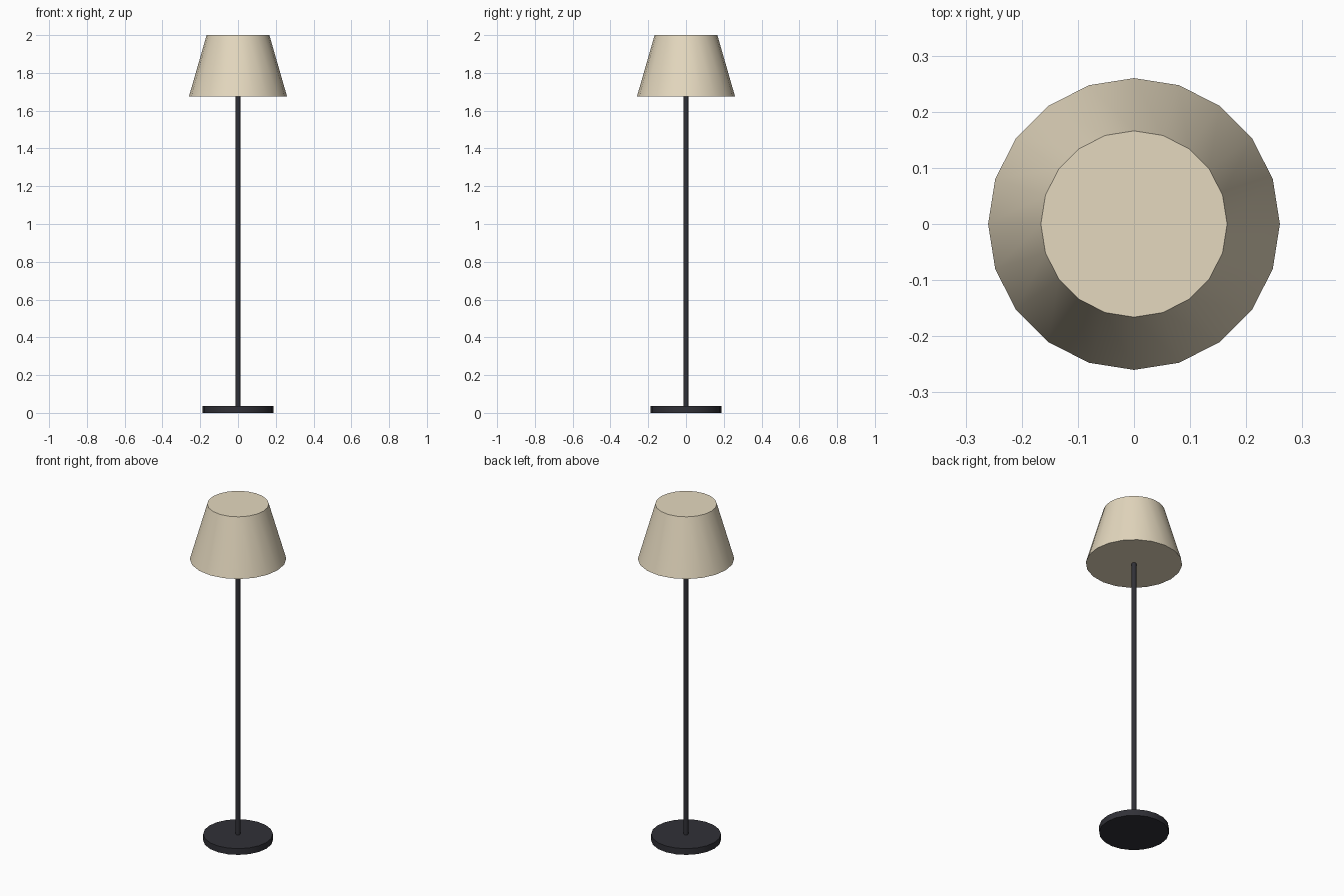
import bpy, math

if "Cube" in bpy.data.objects:
    bpy.data.objects.remove(bpy.data.objects["Cube"])


def material(name, color):
    m = bpy.data.materials.new(name)
    m.diffuse_color = color
    m.use_nodes = True
    m.node_tree.nodes["Principled BSDF"].inputs["Base Color"].default_value = m.diffuse_color
    return m


def tapered(name, r_bottom, r_top, z0, z1, sides, mat):
    bpy.ops.mesh.primitive_cone_add(vertices=sides, radius1=r_bottom, radius2=r_top,
                                    depth=z1 - z0, location=(0, 0, (z0 + z1) / 2))
    ob = bpy.context.object
    ob.name = name
    ob.data.materials.append(mat)
    bpy.ops.object.shade_smooth_by_angle(angle=math.radians(40))
    return ob


metal = material("dark_metal", (0.03, 0.03, 0.038, 1))
fabric = material("cream_fabric", (0.78, 0.69, 0.52, 1))

# Round foot
tapered("base", 0.188, 0.188, 0.0, 0.037, 20, metal)
# Slim upright, running up to the underside of the shade
tapered("pole", 0.013, 0.013, 0.037, 1.68, 12, metal)
# Closed tapered shade
tapered("shade", 0.26, 0.166, 1.674, 2.0, 20, fabric)
